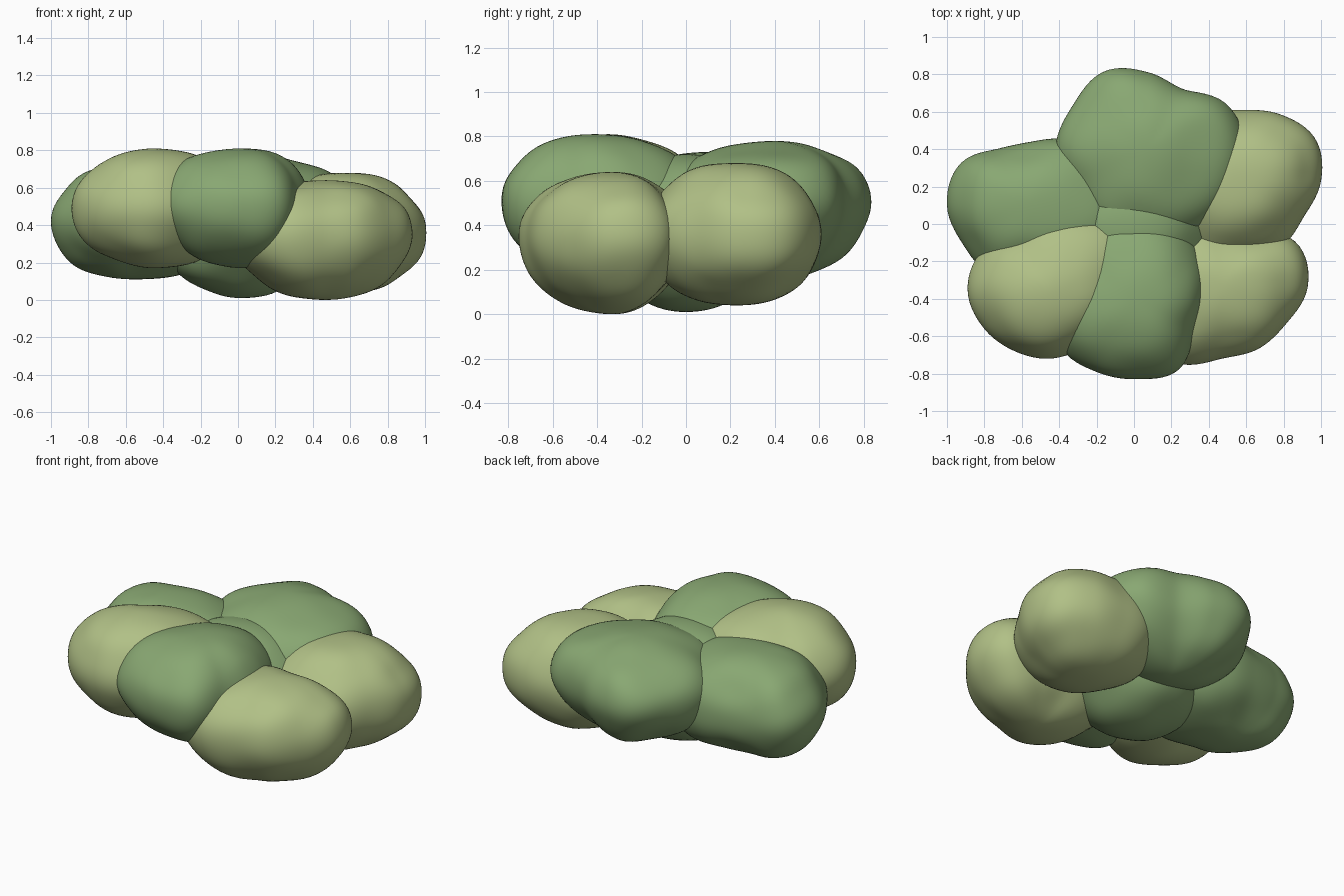
import bpy, bmesh, math
from mathutils import noise, Vector

if "Cube" in bpy.data.objects:
    bpy.data.objects.remove(bpy.data.objects["Cube"])


def material(name, rgb):
    m = bpy.data.materials.new(name)
    m.diffuse_color = (*rgb, 1)
    m.use_nodes = True
    m.node_tree.nodes["Principled BSDF"].inputs["Base Color"].default_value = m.diffuse_color
    return m


DARK = material("dark_leaf", (0.25, 0.39, 0.17))
LIGHT = material("light_leaf", (0.44, 0.53, 0.24))


def plan_radius(radii, ang):
    # smooth periodic interpolation of the plan outline
    n = len(radii)
    t = (ang / (2 * math.pi)) % 1 * n
    i = int(t) % n
    f = t - int(t)
    a, b, c, d = (radii[(i + k) % n] for k in (-1, 0, 1, 2))
    return b + 0.5 * f * (c - a + f * (2*a - 5*b + 4*c - d + f * (3*(b - c) + d - a)))


def clump(name, mat, center, z0, z1, radii, e=1.0, tip=0.0):
    # e below 1 is boxier, above 1 more pointed; tip raises the widest level
    bm = bmesh.new()
    bmesh.ops.create_icosphere(bm, subdivisions=5, radius=1)
    mid, h = (z0 + z1) / 2, (z1 - z0) / 2
    for v in bm.verts:
        p = v.co.normalized()
        c = math.hypot(p.x, p.y)
        ang = math.atan2(p.y, p.x)
        r = plan_radius(radii, ang) * c ** e
        z = p.z * h + tip * c * c
        q = Vector((center[0] + r * math.cos(ang), center[1] + r * math.sin(ang), mid + z))
        # gentle lumps, faded at the silhouette extremes
        lump = noise.noise(q * 3.5) * 0.03 * (1 - c ** 8) * (1 - abs(p.z) ** 6)
        v.co = q + p * lump
    for f in bm.faces:
        f.smooth = True
    me = bpy.data.meshes.new(name)
    bm.to_mesh(me)
    bm.free()
    me.materials.append(mat)
    bpy.context.collection.objects.link(bpy.data.objects.new(name, me))


# outline radii run counter-clockwise from +x in 30 degree steps
clump("back_clump", DARK, (0.08, 0.40), 0.15, 0.78,
      [.52, .48, .37, .41, .48, .47, .50, .48, .50, .50, .51, .51], e=1.12, tip=0.04)
clump("left_back_clump", DARK, (-0.55, 0.10), 0.11, 0.73,
      [.58, .52, .41, .34, .35, .44, .45, .42, .43, .40, .45, .55], e=0.95)
clump("left_front_clump", LIGHT, (-0.45, -0.35), 0.17, 0.81,
      [.46, .55, .49, .41, .37, .42, .44, .41, .38, .37, .36, .38], e=1.1)
clump("front_clump", DARK, (0.02, -0.41), 0.17, 0.81,
      [.36, .40, .46, .48, .45, .40, .41, .48, .44, .42, .43, .35], e=1.0, tip=0.02)
clump("right_front_clump", LIGHT, (0.47, -0.33), 0.0, 0.64,
      [.46, .46, .34, .32, .40, .50, .53, .53, .48, .39, .39, .40], e=0.97, tip=0.03)
clump("right_back_clump", LIGHT, (0.58, 0.23), 0.04, 0.68,
      [.42, .45, .41, .38, .41, .43, .45, .46, .47, .42, .41, .38], e=0.92)
# low core joining the clumps
clump("core_clump", DARK, (0.02, 0.0), 0.01, 0.72,
      [.42, .42, .40, .40, .40, .42, .43, .42, .40, .40, .40, .42])
